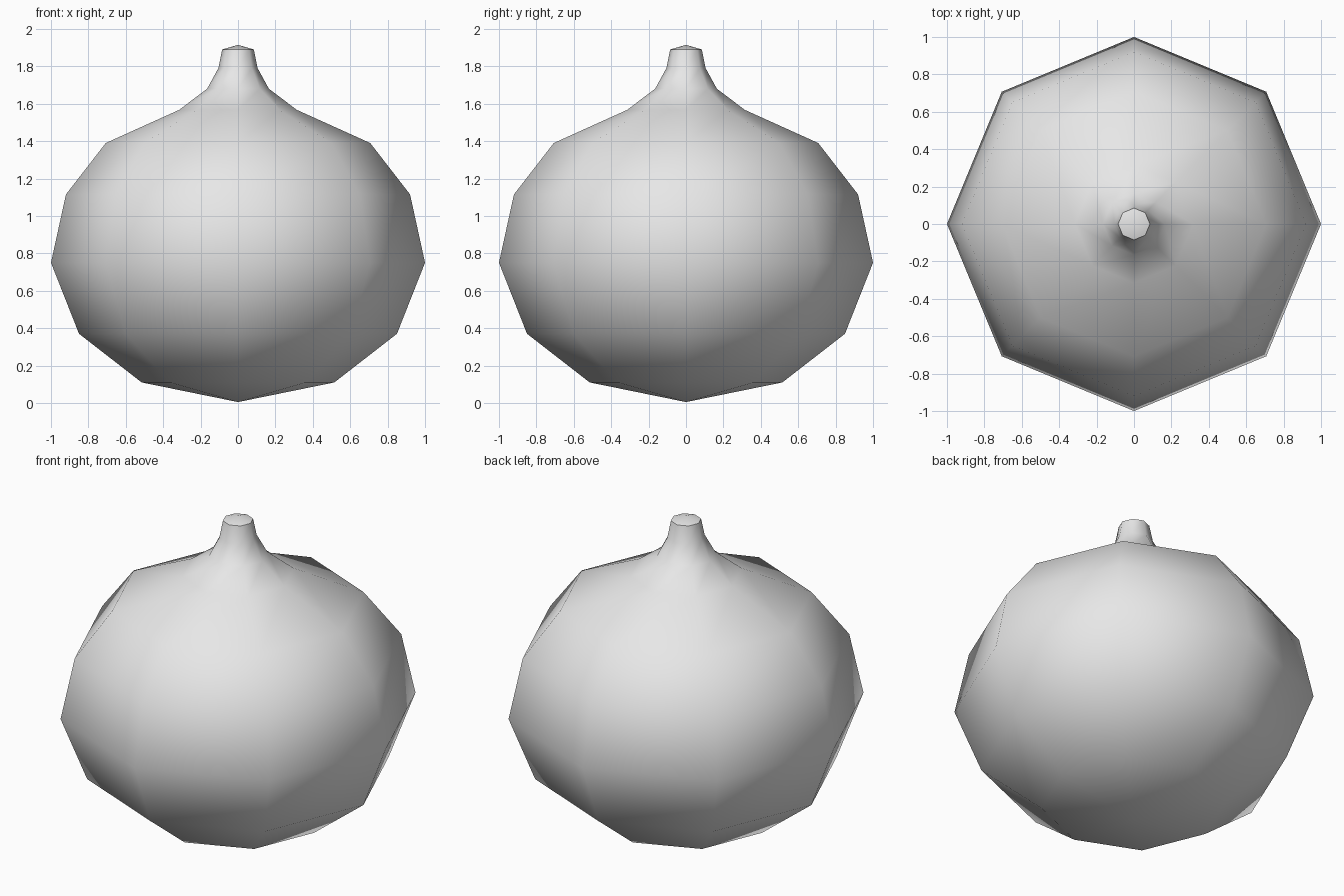
import bpy, bmesh, math

cube = bpy.data.objects.get("Cube")
if cube:
    bpy.data.objects.remove(cube, do_unlink=True)

SIDES = 8

# Radius and height of each ring, from the underside up to the stem tip
BULB_PROFILE = [(0.515, 0.11), (0.85, 0.37), (1.0, 0.75), (0.92, 1.115),
                (0.707, 1.39), (0.315, 1.567), (0.165, 1.68),
                (0.105, 1.79), (0.085, 1.89)]
BOTTOM_Z, TOP_Z = 0.005, 1.915

# Plain grey skin
grey = bpy.data.materials.new("plain grey")
grey.use_nodes = True
grey.diffuse_color = (0.8, 0.8, 0.8, 1)
shader = grey.node_tree.nodes["Principled BSDF"]
shader.inputs["Base Color"].default_value = grey.diffuse_color
shader.inputs["Roughness"].default_value = 0.8


def lathe(name, profile, bottom, top, material):
    """Turn a profile around z, closing both ends with a shallow cone."""
    bm = bmesh.new()
    rings = []
    for radius, z in profile:
        ring = []
        for i in range(SIDES):
            a = math.tau * i / SIDES
            ring.append(bm.verts.new((radius * math.cos(a), radius * math.sin(a), z)))
        rings.append(ring)
    low = bm.verts.new((0, 0, bottom))
    high = bm.verts.new((0, 0, top))
    for i in range(SIDES):
        j = (i + 1) % SIDES
        bm.faces.new((low, rings[0][j], rings[0][i]))
        for a, b in zip(rings, rings[1:]):
            bm.faces.new((a[i], a[j], b[j], b[i]))
        bm.faces.new((rings[-1][i], rings[-1][j], high))
    bmesh.ops.recalc_face_normals(bm, faces=bm.faces)
    mesh = bpy.data.meshes.new(name)
    bm.to_mesh(mesh)
    bm.free()
    mesh.materials.append(material)
    obj = bpy.data.objects.new(name, mesh)
    bpy.context.collection.objects.link(obj)
    return obj


# Round bulb with its short stem
bulb = lathe("bulb_with_stem", BULB_PROFILE, BOTTOM_Z, TOP_Z, grey)

# Smooth everywhere except the crisp rim of the stem tip
bpy.ops.object.select_all(action='DESELECT')
bulb.select_set(True)
bpy.context.view_layer.objects.active = bulb
bpy.ops.object.shade_smooth_by_angle(angle=math.radians(50))
